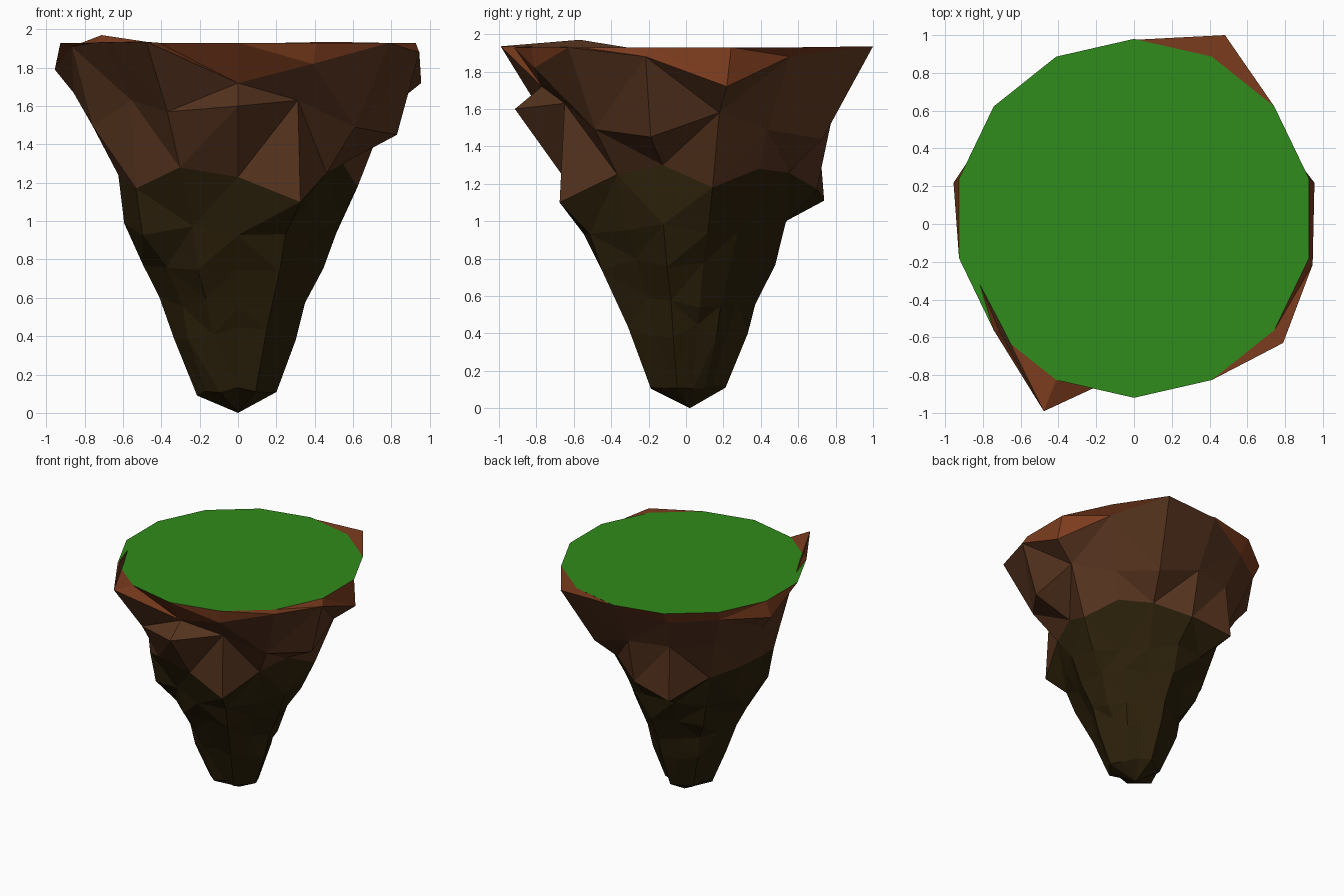
import bpy
import bmesh
import random
from math import sin, cos, tau
from mathutils import Vector

random.seed(4)
SIDES = 14
TOP = 1.93

cube = bpy.data.objects.get("Cube")
if cube:
    bpy.data.objects.remove(cube, do_unlink=True)


def material(name, colour):
    mat = bpy.data.materials.new(name)
    mat.use_nodes = True
    rgba = (*colour, 1)
    mat.diffuse_color = rgba
    shader = next(n for n in mat.node_tree.nodes if n.type == "BSDF_PRINCIPLED")
    shader.inputs["Base Color"].default_value = rgba
    return mat


grass_green = material("grass green", (0.029, 0.26, 0.011))
topsoil_red = material("topsoil red brown", (0.20, 0.045, 0.013))
soil_brown = material("soil brown", (0.092, 0.033, 0.013))
rock_dark = material("dark rock", (0.025, 0.0145, 0.003))


def ring(radii, heights, centre_y=0.0):
    """Points counter-clockwise from the front, one per side."""
    points = []
    for k, (radius, height) in enumerate(zip(radii, heights)):
        angle = tau * k / SIDES
        points.append(Vector((radius * sin(angle), centre_y - radius * cos(angle), height)))
    return points


def build(name, rings, materials, tip=None, cap=False):
    """Skin stacked rings from the top down; each band may have its own material."""
    bm = bmesh.new()
    loops = [[bm.verts.new(p) for p in points] for points in rings]
    for band, (upper, lower) in enumerate(zip(loops, loops[1:])):
        for k in range(SIDES):
            n = (k + 1) % SIDES
            face = bm.faces.new((upper[k], lower[k], lower[n], upper[n]))
            face.material_index = min(band, len(materials) - 1)
    if tip is not None:
        point = bm.verts.new(tip)
        for k in range(SIDES):
            bm.faces.new((loops[-1][k], point, loops[-1][(k + 1) % SIDES]))
    if cap:
        bm.faces.new(loops[0])
    else:
        bmesh.ops.triangulate(bm, faces=bm.faces[:])
    mesh = bpy.data.meshes.new(name)
    bm.to_mesh(mesh)
    bm.free()
    for mat in materials:
        mesh.materials.append(mat)
    obj = bpy.data.objects.new(name, mesh)
    bpy.context.collection.objects.link(obj)
    return obj


# Flat grass top
edge = ring([0.95] * SIDES, [TOP] * SIDES, centre_y=0.03)
build("grass_top", [edge], [grass_green], cap=True)

# Soil: ragged rim, bulging middle with a front ledge, uneven lower edge
rim = ring(
    [.77, .90, 1.01, .97, .98, .89, 1.11, .975, .90, .92, .98, .89, .91, 1.10],
    [1.72, 1.82, 1.93, 1.88, 1.72, 1.88, 1.935, 1.925, 1.82, 1.84, 1.79, 1.91, 1.97, 1.935])
middle = ring(
    [.915, .72, .78, .85, .80, .70, .81, .78, .78, .80, .88, .78, .71, .85],
    [1.60, 1.63, 1.49, 1.45, 1.58, 1.49, 1.44, 1.55, 1.56, 1.58, 1.67, 1.50, 1.63, 1.57])
lower = ring(
    [.65, .75, .59, .56, .64, .62, .61, .70, .82, .64, .63, .64, .68, .70],
    [1.23, 1.10, 1.25, 1.30, 1.18, 1.28, 1.26, 1.17, 1.11, 1.22, 1.25, 1.24, 1.17, 1.28])
build("soil_layer", [edge, rim, middle, lower], [topsoil_red, soil_brown])

# Rock root: lopsided outline narrowing to a point, with shallow flutes
outline = [.54, .56, .52, .51, .50, .43, .46, .53, .53, .52, .57, .58, .60, .52]
root = [lower]
for height, scale in ((.96, 1.03), (.77, .85), (.57, .68), (.41, .58), (.11, .37)):
    radii, heights = [], []
    for k in range(SIDES):
        flute = 1 if height > 0.9 else (1.05 if k % 2 else 0.94)
        radii.append(outline[k] * scale * flute * random.uniform(0.96, 1.04))
        heights.append(height + random.uniform(-0.2, 0.2) * min(height, 0.2))
    root.append(ring(radii, heights))
build("rock_root", root, [rock_dark], tip=(0, 0.02, 0))
